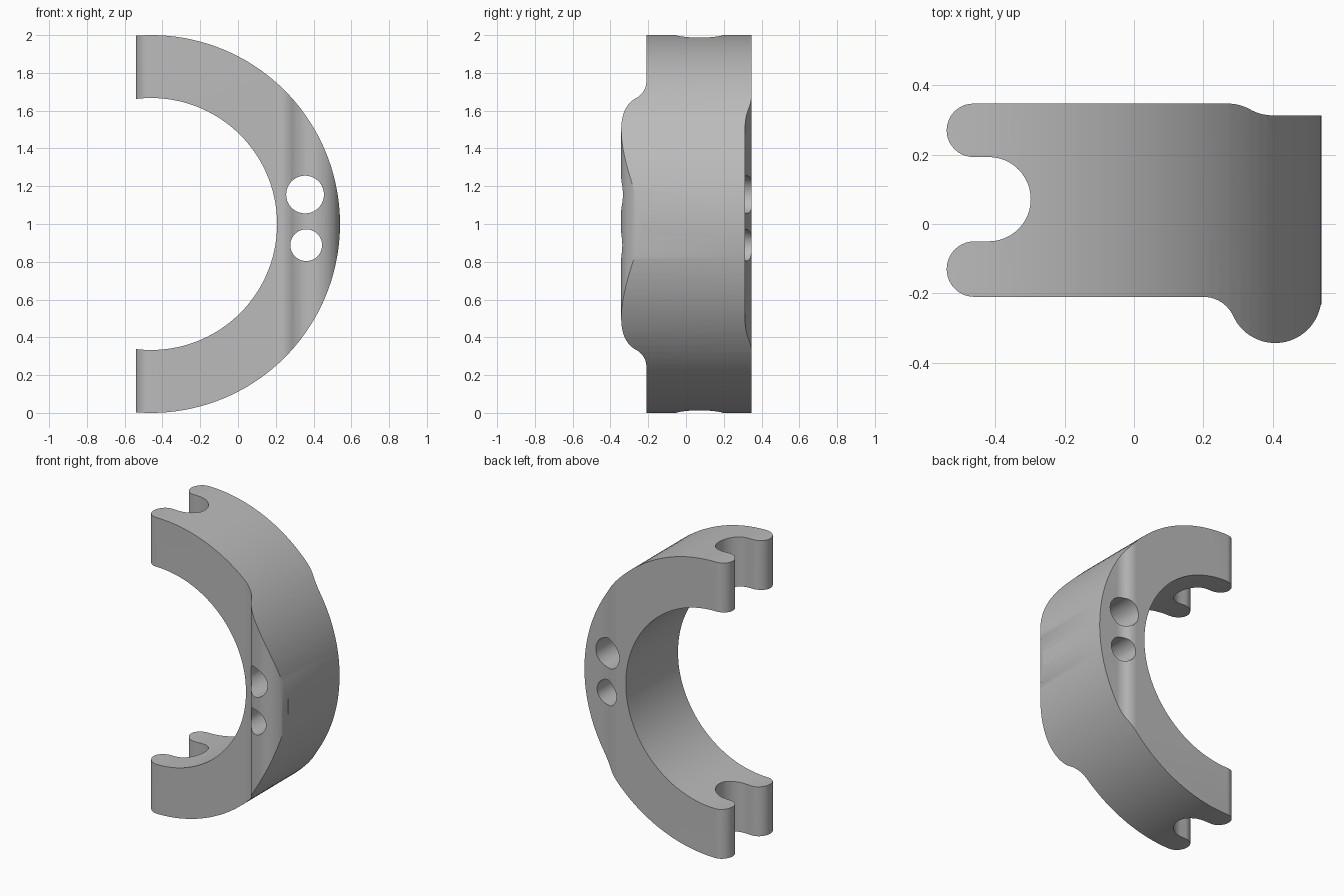
import bpy, bmesh
from math import sin, cos, radians, atan2, degrees, hypot
from mathutils import Vector

cube = bpy.data.objects.get("Cube")
if cube:
    bpy.data.objects.remove(cube, do_unlink=True)

CX, CZ = -0.46, 1.0          # ring axis
OUTER, INNER = 1.0, 0.667

grey = bpy.data.materials.new("plain_grey")
grey.use_nodes = True
colour = (0.5, 0.5, 0.5, 1)
grey.diffuse_color = colour
grey.node_tree.nodes["Principled BSDF"].inputs["Base Color"].default_value = colour


def arc(cx, cy, r, start, end, n):
    """Points on an arc, angles in degrees."""
    angles = [radians(start + (end - start) * i / n) for i in range(n + 1)]
    return [(cx + r * cos(a), cy + r * sin(a)) for a in angles]


def prism(name, outline, offset, sweep):
    """Closed solid from an outline of 3D points swept along a vector."""
    bm = bmesh.new()
    face = bm.faces.new([bm.verts.new(Vector(p) + Vector(offset)) for p in outline])
    moved = bmesh.ops.extrude_face_region(bm, geom=[face])["geom"]
    bmesh.ops.translate(bm, vec=sweep, verts=[v for v in moved if isinstance(v, bmesh.types.BMVert)])
    bmesh.ops.recalc_face_normals(bm, faces=bm.faces)
    mesh = bpy.data.meshes.new(name)
    bm.to_mesh(mesh)
    bm.free()
    mesh.materials.append(grey)
    obj = bpy.data.objects.new(name, mesh)
    bpy.context.collection.objects.link(obj)
    return obj


def rod(name, x, z, r, n):
    """Solid cylinder running front to back."""
    circle = arc(x, z, r, 0, 360, n)[:-1]
    return prism(name, [(px, 0, pz) for px, pz in circle], (0, -0.6, 0), (0, 1.2, 0))


def cut(target, tool, operation):
    mod = target.modifiers.new(tool.name, 'BOOLEAN')
    mod.operation, mod.solver, mod.object = operation, 'EXACT', tool
    bpy.context.view_layer.objects.active = target
    bpy.ops.object.modifier_apply(modifier=mod.name)
    bpy.data.objects.remove(tool, do_unlink=True)


# Front bead and the fillet that blends it into the flat front
BX, BY, BR = 0.407, -0.21, 0.133
FX = 0.2
FR = ((BX - FX) ** 2 - BR ** 2) / (2 * BR)
blend = degrees(atan2(FR, BX - FX))

# Back step made of two equal arcs
SX, SW, SD = 0.27, 0.13, 0.034
SR = (SW ** 2 + SD ** 2) / (4 * SD)
step = 2 * degrees(atan2(SD, SW))

# Plan outline, anticlockwise from the front fillet
plan = arc(FX, BY - FR, FR, 90, blend, 10)
plan += arc(BX, BY, BR, 180 + blend, 350, 28)[1:]
plan += [(0.6, -0.2), (0.6, 0.313)]
plan += arc(SX + SW, 0.313 + SR, SR, 270, 270 - step, 8)
plan += arc(SX, 0.347 - SR, SR, 90 - step, 90, 8)[1:]
plan += arc(-0.463, 0.27, 0.077, 90, 270, 20)         # back finger tip
plan += arc(-0.419, 0.0715, 0.1215, 90, -90, 24)      # slot
plan += arc(-0.46, -0.13, 0.08, 90, 270, 20)          # front finger tip

clamp = prism("half_ring_clamp", [(x, y, 0) for x, y in plan], (0, 0, -0.2), (0, 0, 2.4))
cut(clamp, rod("outer_wall", CX, CZ, OUTER, 144), 'INTERSECT')
cut(clamp, rod("inner_bore", CX, CZ, INNER, 120), 'DIFFERENCE')
cut(clamp, rod("large_hole", 0.355, 1.156, 0.1, 40), 'DIFFERENCE')
cut(clamp, rod("small_hole", 0.361, 0.888, 0.084, 40), 'DIFFERENCE')

bpy.ops.object.select_all(action='DESELECT')
clamp.select_set(True)
bpy.context.view_layer.objects.active = clamp
bpy.ops.object.shade_smooth_by_angle(angle=radians(30))
